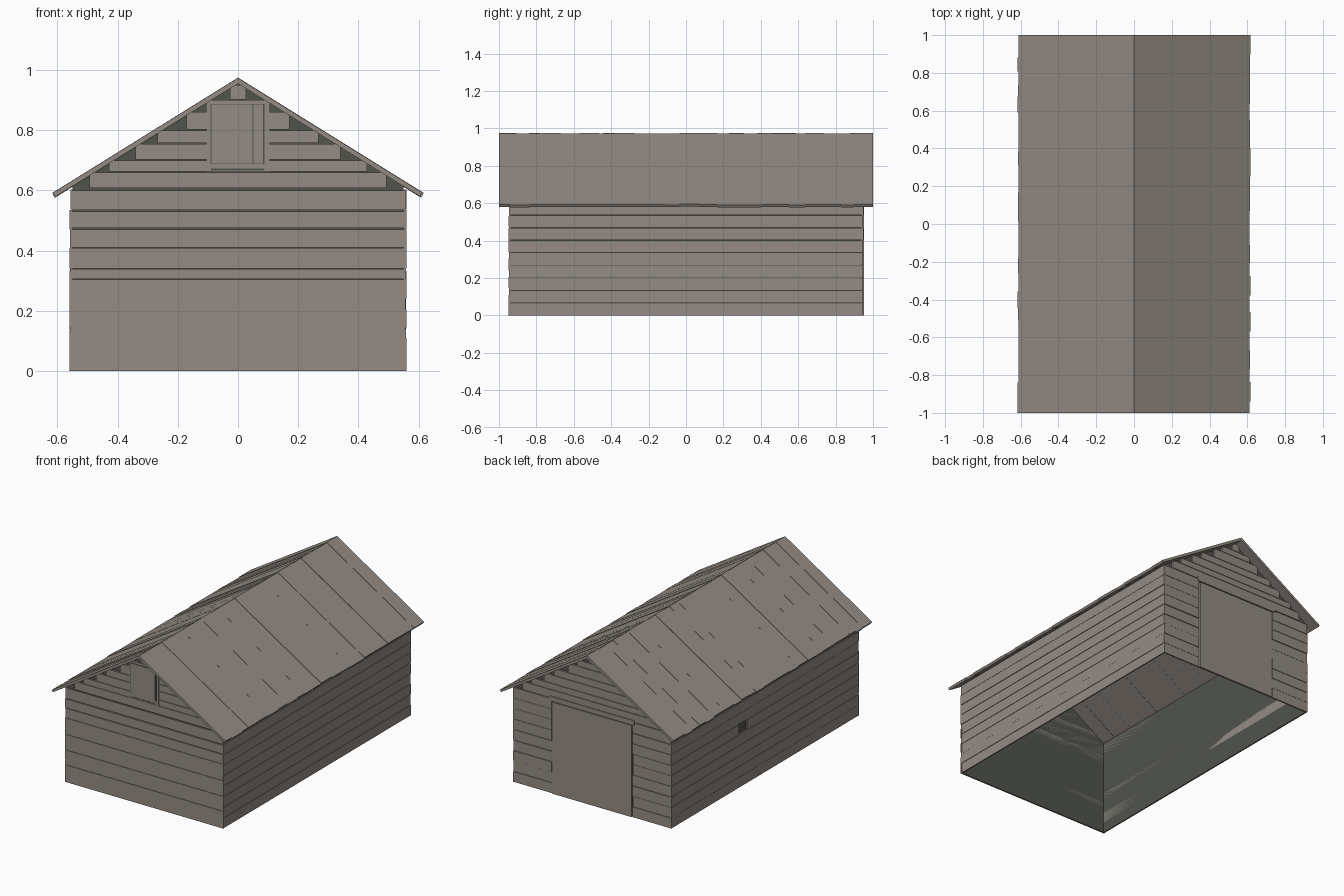
import bpy, bmesh, random

random.seed(4)
if "Cube" in bpy.data.objects:
    bpy.data.objects.remove(bpy.data.objects["Cube"], do_unlink=True)


def make_material(name, colour):
    m = bpy.data.materials.new(name)
    m.use_nodes = True
    m.diffuse_color = colour
    m.node_tree.nodes["Principled BSDF"].inputs["Base Color"].default_value = colour
    return m


WOOD = make_material("weathered_wood", (0.300, 0.262, 0.232, 1))
DARK = make_material("dark_lining", (0.082, 0.087, 0.073, 1))

# Main dimensions
HALF_X, HALF_Y, SKIN = 0.56, 0.948, 0.01
EAVE, PITCH = 0.605, 0.385 / 0.62
RIDGE_UNDER = 0.955


def under_roof(x):
    return RIDGE_UNDER - PITCH * abs(x)


def finish(name, bm, mat=WOOD):
    bmesh.ops.recalc_face_normals(bm, faces=bm.faces)
    me = bpy.data.meshes.new(name)
    bm.to_mesh(me)
    bm.free()
    me.materials.append(mat)
    ob = bpy.data.objects.new(name, me)
    bpy.context.collection.objects.link(ob)
    return ob


def prism(bm, profile, y0, y1):
    """Extrude an (x, z) outline from y0 to y1."""
    a = [bm.verts.new((x, y0, z)) for x, z in profile]
    b = [bm.verts.new((x, y1, z)) for x, z in profile]
    bm.faces.new(a)
    bm.faces.new(b[::-1])
    n = len(a)
    for i in range(n):
        bm.faces.new((a[i], a[(i + 1) % n], b[(i + 1) % n], b[i]))


def box(bm, x0, x1, y0, y1, z0, z1):
    prism(bm, [(x0, z0), (x1, z0), (x1, z1), (x0, z1)], y0, y1)


# Dark inner lining: four walls, open below and above
bm = bmesh.new()
lx, ly = HALF_X - SKIN, HALF_Y - SKIN
outline = [(-lx, 0), (lx, 0), (lx, under_roof(lx)), (0, RIDGE_UNDER), (-lx, under_roof(lx))]
for y in (-ly, ly):
    bm.faces.new([bm.verts.new((x, y, z)) for x, z in outline])
for x in (-lx, lx):
    bm.faces.new([bm.verts.new((x, y, z)) for y, z in
                  ((-ly, 0), (ly, 0), (ly, under_roof(x)), (-ly, under_roof(x)))])
finish("wall_lining", bm, DARK)

# Side walls: long horizontal boards, one with a small opening
ROWS = 9
STEP = EAVE / ROWS
for name, s in (("right_wall_boards", -1), ("left_wall_boards", 1)):
    bm = bmesh.new()
    for i in range(ROWS):
        outer = s * (HALF_X - random.uniform(0, 0.003))
        x0, x1 = sorted((s * lx, outer))
        z0, z1 = i * STEP, (i + 1) * STEP - random.uniform(0.001, 0.004)
        end = HALF_Y - random.uniform(0, 0.004)
        spans = [(-end, end)]
        if s < 0 and i == 5:
            spans = [(-end, 0.18), (0.26, end)]
        for y0, y1 in spans:
            box(bm, x0, x1, y0, y1, z0, z1)
    finish(name, bm)

# Gable boards above the eaves are cut square, leaving dark corners by the roof
GABLE = [EAVE, 0.66, 0.70, 0.755, 0.80, 0.86, 0.90, 0.95]


def gable_boards(bm, y0, y1):
    for z0, z1 in zip(GABLE, GABLE[1:]):
        half = (0.966 - z1) / PITCH
        box(bm, -half, half, y0, y1, z0 + 0.003, z1)


# Front wall: mixed broad and narrow boards
bm = bmesh.new()
FRONT = [0, 0.11, 0.145, 0.205, 0.24, 0.305, 0.34, 0.41, 0.475, 0.535, EAVE]
for i, (z0, z1) in enumerate(zip(FRONT, FRONT[1:])):
    narrow = i % 2
    gap = 0.005 if z1 > 0.42 else 0.001
    half = HALF_X - 0.005 * narrow
    box(bm, -half, half, -HALF_Y + 0.002 * narrow, -ly, z0, z1 - gap)
gable_boards(bm, -HALF_Y, -ly)
finish("front_wall_boards", bm)

# Back wall: even boards on either side of the doorway
bm = bmesh.new()
DOOR = 0.28
for i in range(ROWS):
    for s in (-1, 1):
        x0, x1 = sorted((s * (DOOR + 0.006), s * (HALF_X - random.uniform(0, 0.003))))
        depth = HALF_Y - random.uniform(0, 0.003)
        box(bm, x0, x1, ly, depth, i * STEP, (i + 1) * STEP - random.uniform(0.001, 0.004))
gable_boards(bm, ly, HALF_Y)
finish("back_wall_boards", bm)

# Large back door with its head rail
bm = bmesh.new()
box(bm, -DOOR, DOOR, ly, HALF_Y + 0.003, 0, 0.585)
finish("back_door", bm)
bm = bmesh.new()
box(bm, -DOOR - 0.02, DOOR + 0.02, ly, HALF_Y + 0.005, 0.59, 0.62)
finish("door_rail", bm)

# Loft hatch in the front gable: surround, dark gaps and upright boards
bm = bmesh.new()
box(bm, -0.105, 0.105, -HALF_Y - 0.002, -ly, 0.662, 0.90)
finish("hatch_surround", bm)
bm = bmesh.new()
box(bm, -0.092, 0.088, -HALF_Y - 0.003, -ly, 0.688, 0.888)
box(bm, -0.09, 0.086, -HALF_Y - 0.003, -ly, 0.667, 0.673)
finish("hatch_gaps", bm, DARK)
bm = bmesh.new()
for x0, x1 in ((-0.088, 0.049), (0.051, 0.083)):
    box(bm, x0, x1, -HALF_Y - 0.006, -ly, 0.69, 0.885)
finish("hatch_boards", bm)

# Roof: boards running from ridge to eave, slightly uneven
for name, s in (("right_roof_boards", -1), ("left_roof_boards", 1)):
    bm = bmesh.new()
    cuts = [-1.0]
    while cuts[-1] < 0.88:
        cuts.append(cuts[-1] + random.uniform(0.06, 0.11))
    cuts.append(1.0)
    for y0, y1 in zip(cuts, cuts[1:]):
        top = 0.975 - random.uniform(0, 0.004)
        reach = 0.617 - random.uniform(0, 0.006)
        profile = [(0, top), (s * reach, top - PITCH * reach),
                   (s * (reach - 0.008), top - PITCH * reach - 0.013), (0, RIDGE_UNDER)]
        prism(bm, profile, y0, y1)
    finish(name, bm)
